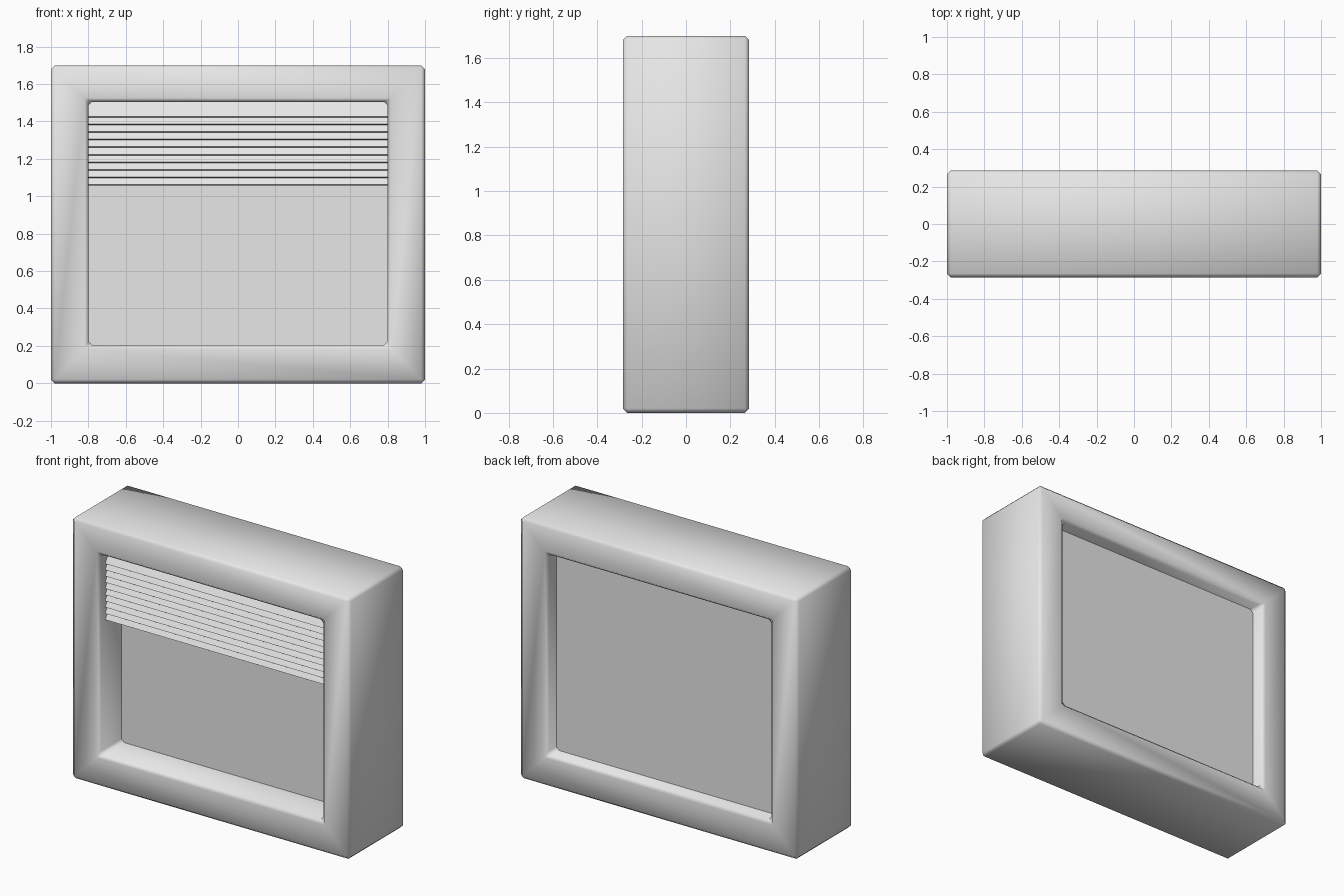
import bpy
import bmesh
import math
from mathutils import Matrix, Vector

cube = bpy.data.objects.get("Cube")
if cube:
    bpy.data.objects.remove(cube, do_unlink=True)

GREY = (0.8, 0.8, 0.8, 1)
grey = bpy.data.materials.new("plain_grey")
grey.use_nodes = True
grey.diffuse_color = GREY
grey.node_tree.nodes["Principled BSDF"].inputs["Base Color"].default_value = GREY


def add_object(name, bm, smooth=False):
    bmesh.ops.recalc_face_normals(bm, faces=bm.faces)
    mesh = bpy.data.meshes.new(name)
    bm.to_mesh(mesh)
    bm.free()
    mesh.materials.append(grey)
    for poly in mesh.polygons:
        poly.use_smooth = smooth
    obj = bpy.data.objects.new(name, mesh)
    bpy.context.scene.collection.objects.link(obj)
    return obj


def add_box(name, centre, size, tilt=0):
    bm = bmesh.new()
    matrix = (Matrix.Translation(Vector(centre)) @ Matrix.Rotation(tilt, 4, "X")
              @ Matrix.Diagonal((*size, 1)))
    bmesh.ops.create_cube(bm, size=1, matrix=matrix)
    return add_object(name, bm)


# Overall sizes
HALF_W, HALF_D, HEIGHT = 1.0, 0.285, 1.7
OPEN_W, OPEN_LOW, OPEN_HIGH = 0.8, 0.205, 1.505

# Frame: a rectangular ring with softly chamfered edges
bm = bmesh.new()
rings = []
for half_w, low, high, y in ((HALF_W, 0, HEIGHT, -HALF_D),
                             (HALF_W, 0, HEIGHT, HALF_D),
                             (OPEN_W, OPEN_LOW, OPEN_HIGH, HALF_D),
                             (OPEN_W, OPEN_LOW, OPEN_HIGH, -HALF_D)):
    corners = ((-half_w, low), (half_w, low), (half_w, high), (-half_w, high))
    rings.append([bm.verts.new((x, y, z)) for x, z in corners])
for i in range(4):
    a, b = rings[i], rings[(i + 1) % 4]
    for j in range(4):
        k = (j + 1) % 4
        bm.faces.new((a[j], a[k], b[k], b[j]))
frame = add_object("frame", bm, smooth=True)
bevel = frame.modifiers.new("chamfer", "BEVEL")
bevel.width = 0.02
bevel.segments = 1
bevel.limit_method = "ANGLE"

# Pane: a slab set into the opening
PANE_FRONT, PANE_BACK = -0.055, 0.19
add_box("pane",
        (0, (PANE_FRONT + PANE_BACK) / 2, (OPEN_LOW + OPEN_HIGH) / 2),
        (2 * OPEN_W + 0.02, PANE_BACK - PANE_FRONT, OPEN_HIGH - OPEN_LOW + 0.02))

# Blind: overlapping tilted slats under the top of the opening
SLATS, PITCH, TILT = 10, 0.0405, math.radians(-30)
SLAT_H, SLAT_T = 0.09, 0.01
for i in range(SLATS):
    add_box(f"blind_slat_{i + 1}", (0, -0.195, 1.463 - i * PITCH),
            (2 * OPEN_W, SLAT_T, SLAT_H), TILT)
